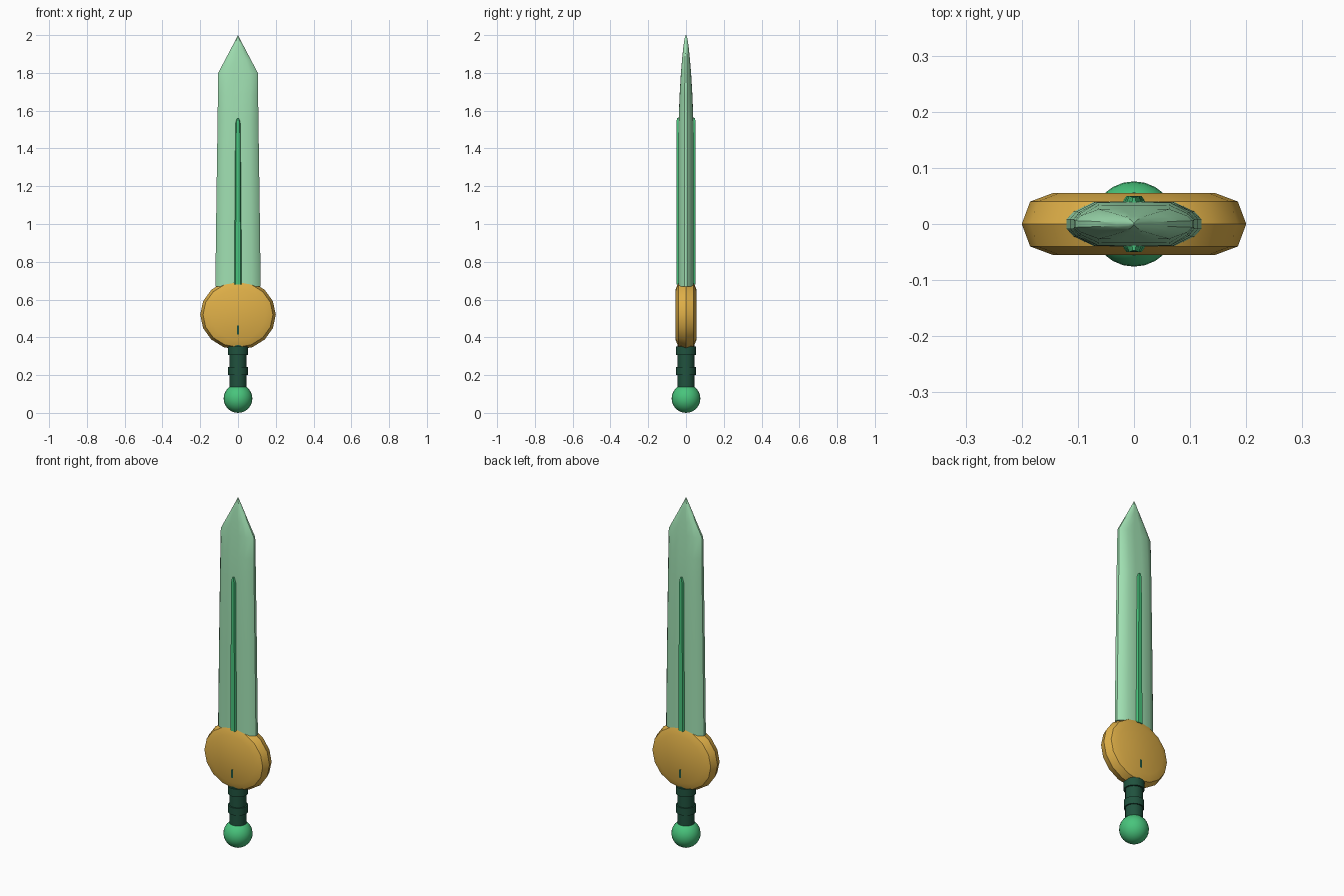
import bpy, bmesh, math

if "Cube" in bpy.data.objects:
    bpy.data.objects.remove(bpy.data.objects["Cube"])


def material(name, rgb):
    m = bpy.data.materials.new(name)
    lin = [((c / 255 + 0.055) / 1.055) ** 2.4 for c in rgb]
    m.diffuse_color = (*lin, 1)
    m.use_nodes = True
    m.node_tree.nodes["Principled BSDF"].inputs["Base Color"].default_value = m.diffuse_color
    return m


PALE = material("pale green", (160, 224, 178))
GREEN = material("bright green", (72, 196, 124))
GOLD = material("gold", (224, 176, 72))
DARK = material("dark green", (32, 82, 62))


def loft(name, rings, mat, angle=35):
    """Skin a closed stack of equal point rings, capping both ends."""
    bm = bmesh.new()
    rows = [[bm.verts.new(p) for p in ring] for ring in rings]
    n = len(rows[0])
    for a, b in zip(rows, rows[1:]):
        for i in range(n):
            bm.faces.new((a[i], a[(i + 1) % n], b[(i + 1) % n], b[i]))
    bm.faces.new(rows[0][::-1])
    bm.faces.new(rows[-1])
    bmesh.ops.recalc_face_normals(bm, faces=bm.faces)
    me = bpy.data.meshes.new(name)
    bm.to_mesh(me)
    bm.free()
    me.materials.append(mat)
    ob = bpy.data.objects.new(name, me)
    bpy.context.collection.objects.link(ob)
    bpy.context.view_layer.objects.active = ob
    ob.select_set(True)
    bpy.ops.object.shade_smooth_by_angle(angle=math.radians(angle))
    ob.select_set(False)
    return ob


def circle(r, z, n):
    return [(r * math.cos(2 * math.pi * i / n), r * math.sin(2 * math.pi * i / n), z)
            for i in range(n)]


# Blade: bevelled section, tapering slowly and then to a point
quarter = [(1, 0.22), (0.9, 0.55), (0.6, 0.98), (0.2, 1.0)]
outline = (quarter + [(-x, y) for x, y in quarter[::-1]]
           + [(-x, -y) for x, y in quarter] + [(x, -y) for x, y in quarter[::-1]])
sections = [(0.67, 0.12, 0.04), (1.15, 0.114, 0.04), (1.55, 0.108, 0.039),
            (1.68, 0.1065, 0.034), (1.8, 0.105, 0.027), (1.87, 0.068, 0.021),
            (1.94, 0.031, 0.014), (1.98, 0.0105, 0.008), (2.0, 0.0008, 0.002)]
loft("blade", [[(x * w, y * t, z) for x, y in outline] for z, w, t in sections], PALE)

# Raised centre rib on both faces of the blade
rib = [(1, 0.7), (0.6, 1), (-0.6, 1), (-1, 0.7), (-1, -0.7), (-0.6, -1), (0.6, -1), (1, -0.7)]
rib_sections = [(0.68, 0.023, 0.05), (1.1, 0.019, 0.05), (1.53, 0.015, 0.05),
                (1.55, 0.01, 0.049), (1.56, 0.004, 0.047)]
loft("centre_rib", [[(x * w, y * t, z) for x, y in rib] for z, w, t in rib_sections], GREEN)

# Round guard with chamfered rim and slightly domed faces
profile = [(0.145, -0.055), (0.185, -0.04), (0.2, 0), (0.185, 0.04), (0.145, 0.055)]
loft("round_guard", [[(x, y, 0.52 + 0.93 * z) for x, z, _ in circle(r, 0, 16)]
                     for r, y in profile], GOLD, 30)

# Grip with three raised bands
loft("grip", [circle(0.045, z, 16) for z in (0.12, 0.47)], DARK)
for i, (low, high, r) in enumerate([(0.2, 0.242, 0.052), (0.307, 0.352, 0.054),
                                    (0.415, 0.462, 0.0562)]):
    loft(f"grip_band_{i + 1}", [circle(r, z, 16) for z in (low, high)], DARK)

# Pommel ball
bpy.ops.mesh.primitive_uv_sphere_add(segments=24, ring_count=14, radius=0.076,
                                     location=(0, 0, 0.076))
ball = bpy.context.object
ball.name = "pommel"
ball.data.materials.append(GREEN)
bpy.ops.object.shade_smooth_by_angle(angle=math.radians(40))
